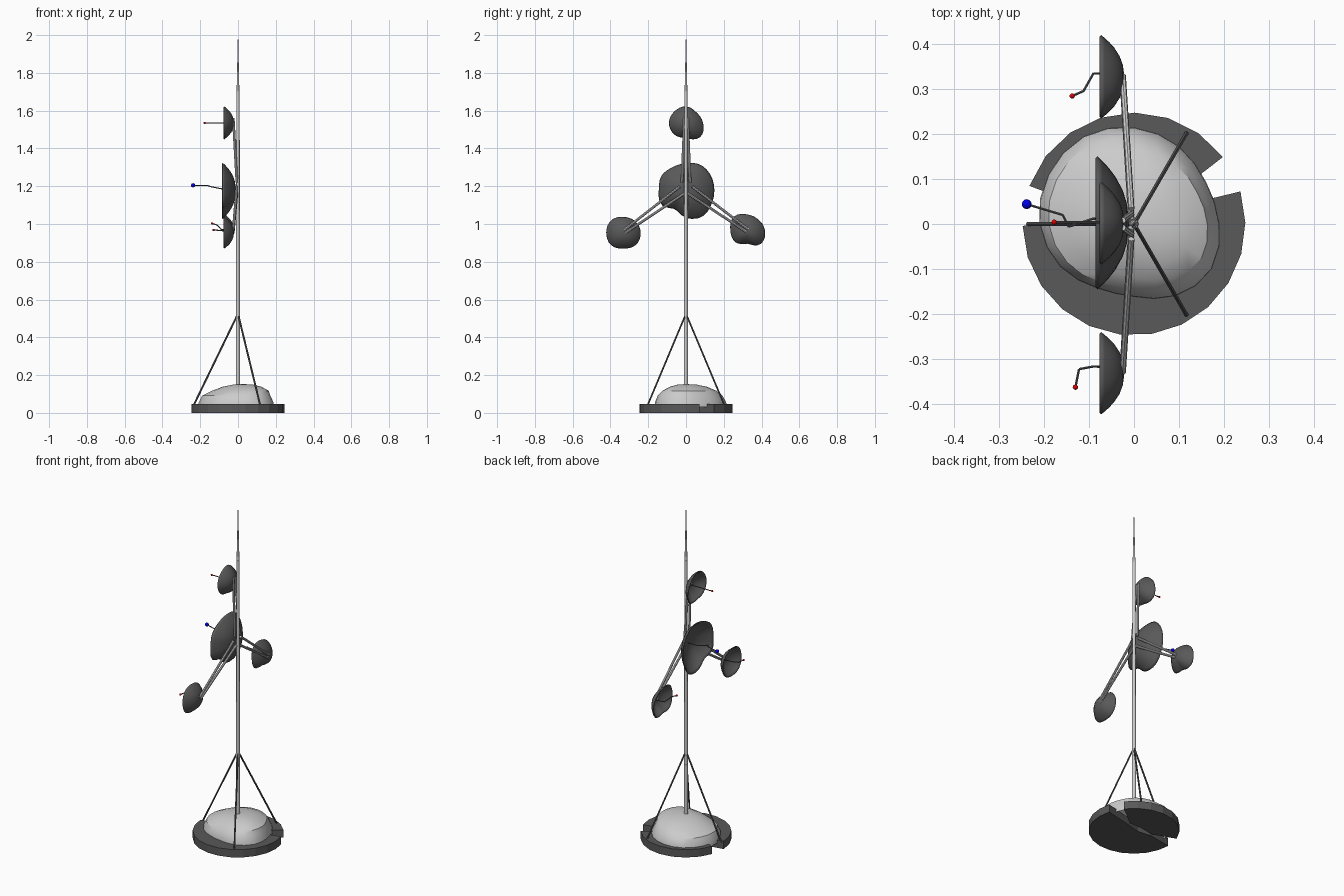
import bpy, bmesh, math
from mathutils import Vector

if "Cube" in bpy.data.objects:
    bpy.data.objects.remove(bpy.data.objects["Cube"])

def material(name, r, g, b):
    m = bpy.data.materials.new(name)
    m.diffuse_color = (r, g, b, 1)
    m.use_nodes = True
    m.node_tree.nodes["Principled BSDF"].inputs["Base Color"].default_value = m.diffuse_color
    return m

DARK = material("dark_grey", 0.1, 0.1, 0.1)
PALE = material("white_ring", 1, 1, 1)
RED = material("red_tip", 0.7, 0, 0)
BLUE = material("blue_tip", 0, 0, 0.8)

def make(name, bm, mat=None, angle=40):
    bmesh.ops.recalc_face_normals(bm, faces=bm.faces[:])
    me = bpy.data.meshes.new(name)
    bm.to_mesh(me)
    bm.free()
    ob = bpy.data.objects.new(name, me)
    bpy.context.collection.objects.link(ob)
    if mat:
        me.materials.append(mat)
    if angle:
        bpy.ops.object.select_all(action='DESELECT')
        ob.select_set(True)
        bpy.context.view_layer.objects.active = ob
        bpy.ops.object.shade_smooth_by_angle(angle=math.radians(angle))
    return ob

def add_rod(bm, a, b, r1, r2=None, sides=8):
    a, b = Vector(a), Vector(b)
    d = b - a
    new = bmesh.ops.create_cone(bm, cap_ends=True, segments=sides, radius1=r1,
                                radius2=r1 if r2 is None else r2, depth=d.length)["verts"]
    q = d.to_track_quat('Z', 'Y')
    for v in new:
        v.co = q @ v.co + (a + b) / 2

def rod(name, pts, r1, r2=None, sides=8, mat=None):
    bm = bmesh.new()
    for a, b in zip(pts, pts[1:]):
        add_rod(bm, a, b, r1, r2, sides)
    return make(name, bm, mat)

def radius_at(radii, ang):
    # smooth periodic (Catmull-Rom) interpolation of evenly spaced radii
    n = len(radii)
    u = ang / (2 * math.pi) * n
    i, f = int(u), u % 1
    p0, p1, p2, p3 = (radii[(i + k) % n] for k in (-1, 0, 1, 2))
    return p1 + 0.5 * f * (p2 - p0 + f * (2*p0 - 5*p1 + 4*p2 - p3 + f * (3*(p1 - p2) + p3 - p0)))

def shell(radii, profile, place, segs):
    # irregular bowl: profile of (radius factor, height), rim to centre
    bm = bmesh.new()
    rings = []
    for t, h in profile:
        ring = []
        for k in range(segs):
            ang = 2 * math.pi * k / segs
            r = t * radius_at(radii, ang)
            ring.append(bm.verts.new(place(r * math.cos(ang), r * math.sin(ang), h)))
        rings.append(ring)
    for lo, hi in zip(rings, rings[1:]):
        for k in range(segs):
            j = (k + 1) % segs
            bm.faces.new((lo[k], lo[j], hi[j], hi[k]))
    bm.faces.new(rings[-1])
    return bm

# Cracked base disc in two pieces
def base_piece(name, start, end, inner):
    n = round((end - start) / 17)
    pts = list(inner)
    for k in range(n + 1):
        a = math.radians(start + (end - start) * k / n)
        pts.append((0.247 * math.cos(a), 0.247 * math.sin(a)))
    bm = bmesh.new()
    f = bm.faces.new([bm.verts.new((x, y, 0)) for x, y in pts])
    top = bmesh.ops.extrude_face_region(bm, geom=[f])["geom"]
    for v in top:
        if isinstance(v, bmesh.types.BMVert):
            v.co.z = 0.047
    make(name, bm, DARK, 0)

base_piece("base_front_piece", -179, 17, [(0.06, 0.03), (-0.02, 0.01), (-0.1, 0.02)])
base_piece("base_back_piece", 37, 160, [(-0.1, 0.035), (0.0, 0.05), (0.07, 0.05)])

# Uneven mound on the base
mound = [0.19, 0.185, 0.2, 0.215, 0.225, 0.22, 0.21, 0.19, 0.165, 0.162, 0.185, 0.2]
make("base_mound", shell(mound, [(1, 0.03), (0.99, 0.055), (0.9, 0.092), (0.75, 0.117),
     (0.52, 0.138), (0.28, 0.149), (0.05, 0.152)],
     lambda a, b, h: (a + 0.03 * max(0, h - 0.05) / 0.1 * (h > 0.1), b, h), 24), None, 30)

# Mast, collars and spike
rod("lower_mast", [(0, 0, 0.04), (0, 0, 0.435)], 0.011, sides=12)
rod("lower_collar", [(0, 0, 0.435), (0, 0, 0.447)], 0.011, sides=12, mat=PALE)
rod("upper_mast", [(0, 0, 0.447), (0, 0, 1.66)], 0.0105, 0.009, sides=12)
rod("upper_collar", [(0, 0, 1.66), (0, 0, 1.672)], 0.009, sides=12, mat=PALE)
rod("spike", [(0, 0, 1.672), (0, 0, 2.0)], 0.008, 0.0008, sides=12)

# Tripod struts
for i, a in enumerate((180, 60, -60)):
    a = math.radians(a)
    rod(f"tripod_strut_{i+1}", [(0, 0, 0.525), (0.235 * math.cos(a), 0.235 * math.sin(a), 0.04)],
        0.005, sides=6, mat=DARK)

# Paired arms carrying the small dishes
for name, y, z in (("top", 0, 1.56), ("left", -0.325, 0.96), ("right", 0.325, 0.965)):
    d = Vector((0, y, z - 1.195)).normalized()
    side = Vector((0, -d.z, d.y))
    for s in (-1, 1):
        rod(f"{name}_arm_{'a' if s < 0 else 'b'}",
            [Vector((-0.006, 0, 1.195)) + d * 0.025 + side * s * 0.022,
             Vector((-0.025, y, z)) + side * s * 0.008], 0.007)

# Dented dishes facing -x
def dish(name, y, z, back, depth, radii):
    prof = [(t, depth * (1 - t ** 2.4)) for t in (1, 0.93, 0.83, 0.7, 0.5, 0.3, 0.1)]
    bm = shell(radii, prof, lambda a, b, h: (back - depth + h, y + a, z + b), 32)
    ob = make(name, bm, DARK, 60)
    m = ob.modifiers.new("thickness", 'SOLIDIFY')
    m.thickness = 0.006
    m.offset = 0

dish("main_dish", 0, 1.18, -0.015, 0.068, [0.148, 0.15, 0.152, 0.14, 0.138, 0.148, 0.142,
     0.15, 0.115, 0.145, 0.163, 0.153])
dish("top_dish", 0, 1.535, -0.025, 0.05, [0.088, 0.076, 0.085, 0.084, 0.088, 0.085, 0.078, 0.104])
dish("left_dish", -0.33, 0.955, -0.025, 0.05, [0.088, 0.083, 0.08, 0.09, 0.09, 0.092, 0.083, 0.09])
dish("right_dish", 0.325, 0.968, -0.025, 0.05, [0.09, 0.078, 0.08, 0.098, 0.088, 0.088, 0.07, 0.1])

# Bent feed booms with coloured tips
def feed(name, pts, ball, mat):
    rod(name + "_boom", pts, 0.003, sides=6, mat=DARK)
    bm = bmesh.new()
    bmesh.ops.create_uvsphere(bm, u_segments=12, v_segments=8, radius=ball)
    bmesh.ops.translate(bm, verts=bm.verts[:], vec=pts[-1])
    make(name + "_tip", bm, mat)

feed("main_feed", [(-0.018, 0.01, 1.185), (-0.09, 0.012, 1.187), (-0.145, -0.006, 1.198),
     (-0.158, 0.02, 1.203), (-0.238, 0.044, 1.205)], 0.011, BLUE)
feed("top_feed", [(-0.028, 0.004, 1.535), (-0.177, 0.004, 1.535)], 0.006, RED)
feed("left_feed", [(-0.028, -0.318, 0.96), (-0.09, -0.316, 0.965), (-0.122, -0.322, 0.968),
     (-0.13, -0.362, 0.968)], 0.006, RED)
feed("right_feed", [(-0.028, 0.333, 0.968), (-0.09, 0.334, 0.972), (-0.112, 0.295, 0.995),
     (-0.137, 0.284, 1.003)], 0.006, RED)
